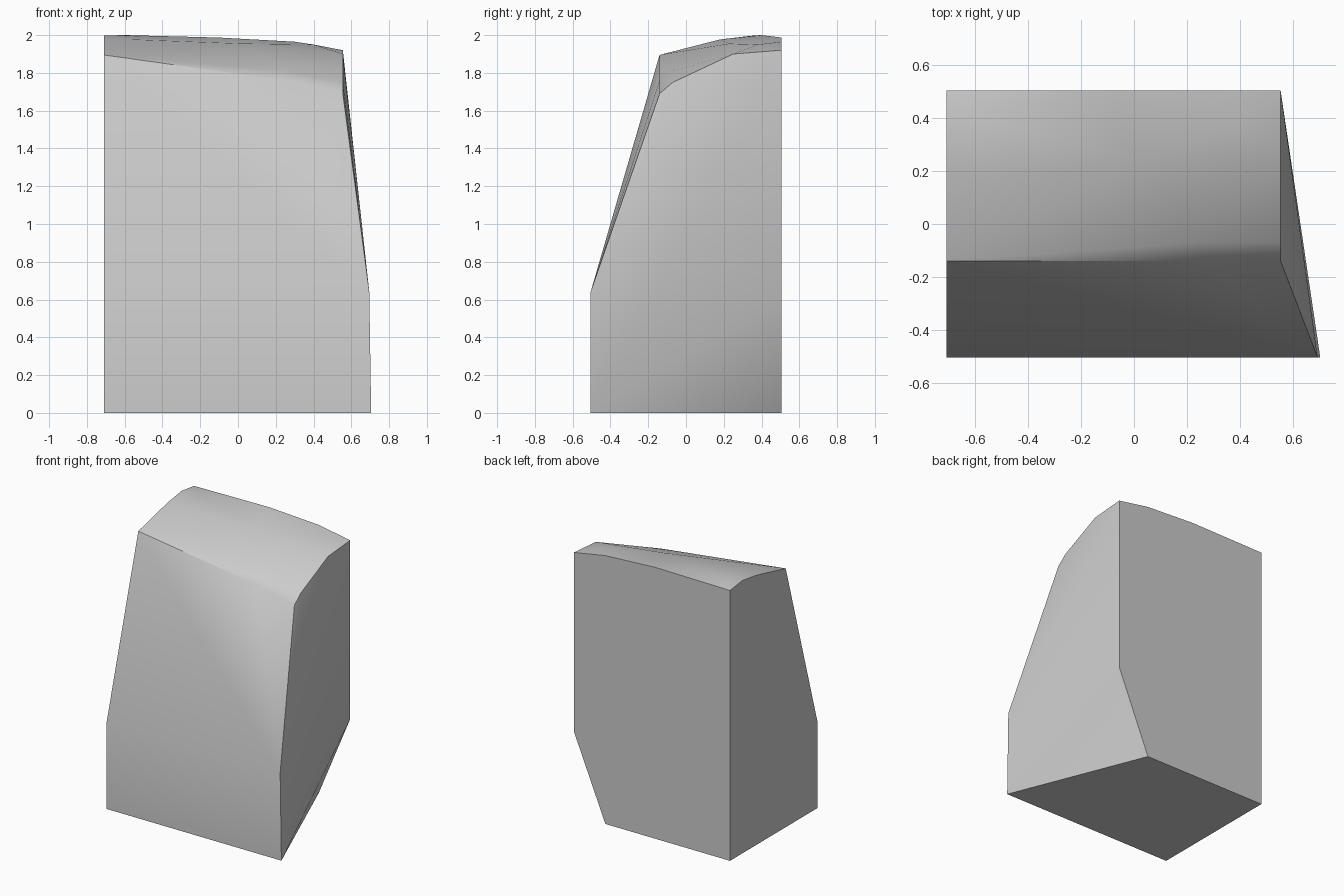
import bpy
import bmesh
import math

default_cube = bpy.data.objects.get("Cube")
if default_cube:
    bpy.data.objects.remove(default_cube, do_unlink=True)

# Shared limits of the block
LEFT_X, RIGHT_X = -0.71, 0.555
FRONT_Y, RIM_Y, BACK_Y = -0.505, -0.14, 0.505


def make_material(name, colour):
    """Plain single-colour material."""
    material = bpy.data.materials.new(name)
    material.use_nodes = True
    material.diffuse_color = colour
    material.node_tree.nodes["Principled BSDF"].inputs["Base Color"].default_value = colour
    return material


def convex_block(name, corners, material):
    """Faceted convex solid wrapped around its corner points."""
    bm = bmesh.new()
    for corner in corners:
        bm.verts.new(corner)
    bmesh.ops.convex_hull(bm, input=bm.verts[:], use_existing_faces=False)
    loose = [v for v in bm.verts if not v.link_faces]
    bmesh.ops.delete(bm, geom=loose, context='VERTS')
    # Merge the coplanar triangles of the flat sides
    bmesh.ops.dissolve_limit(bm, angle_limit=math.radians(0.2),
                             verts=bm.verts[:], edges=bm.edges[:])
    bmesh.ops.recalc_face_normals(bm, faces=bm.faces[:])
    mesh = bpy.data.meshes.new(name)
    bm.to_mesh(mesh)
    bm.free()
    mesh.materials.append(material)
    block = bpy.data.objects.new(name, mesh)
    bpy.context.collection.objects.link(block)
    return block


# Base: straight flat side, slanted opposite side with a kink
corners = [(LEFT_X, FRONT_Y, 0), (LEFT_X, BACK_Y, 0), (LEFT_X, FRONT_Y, 0.64),
           (0.705, FRONT_Y, 0), (0.695, FRONT_Y, 0.64),
           (0.3, BACK_Y, 0), (RIGHT_X, BACK_Y, 0.61)]

# Front rim of the crown, as x and height
corners += [(x, RIM_Y, z) for x, z in ((LEFT_X, 1.895), (0.25, 1.76), (RIGHT_X, 1.69))]

# Back rim of the crown, as x and height
corners += [(x, BACK_Y, z) for x, z in
            ((LEFT_X, 1.98), (-0.1, 1.987), (0.3, 1.965), (RIGHT_X, 1.92))]

# Side rims of the crown, as y and height
corners += [(LEFT_X, y, z) for y, z in ((0.2, 1.975), (0.36, 1.998))]
corners += [(RIGHT_X, y, z) for y, z in ((-0.07, 1.75), (0.25, 1.9))]

# Low swell across the crown
corners += [(-0.56, 0.18, 1.977), (-0.6, 0.4, 2.0), (0.02, 0.23, 1.955),
            (0.4, 0.38, 1.95), (0.25, -0.07, 1.81)]

grey = make_material("plain grey", (0.6, 0.6, 0.6, 1))
rock = convex_block("slanted_block", corners, grey)

# Soft shading over shallow folds, crisp main edges
bpy.ops.object.select_all(action='DESELECT')
rock.select_set(True)
bpy.context.view_layer.objects.active = rock
bpy.ops.object.shade_smooth_by_angle(angle=math.radians(30))
